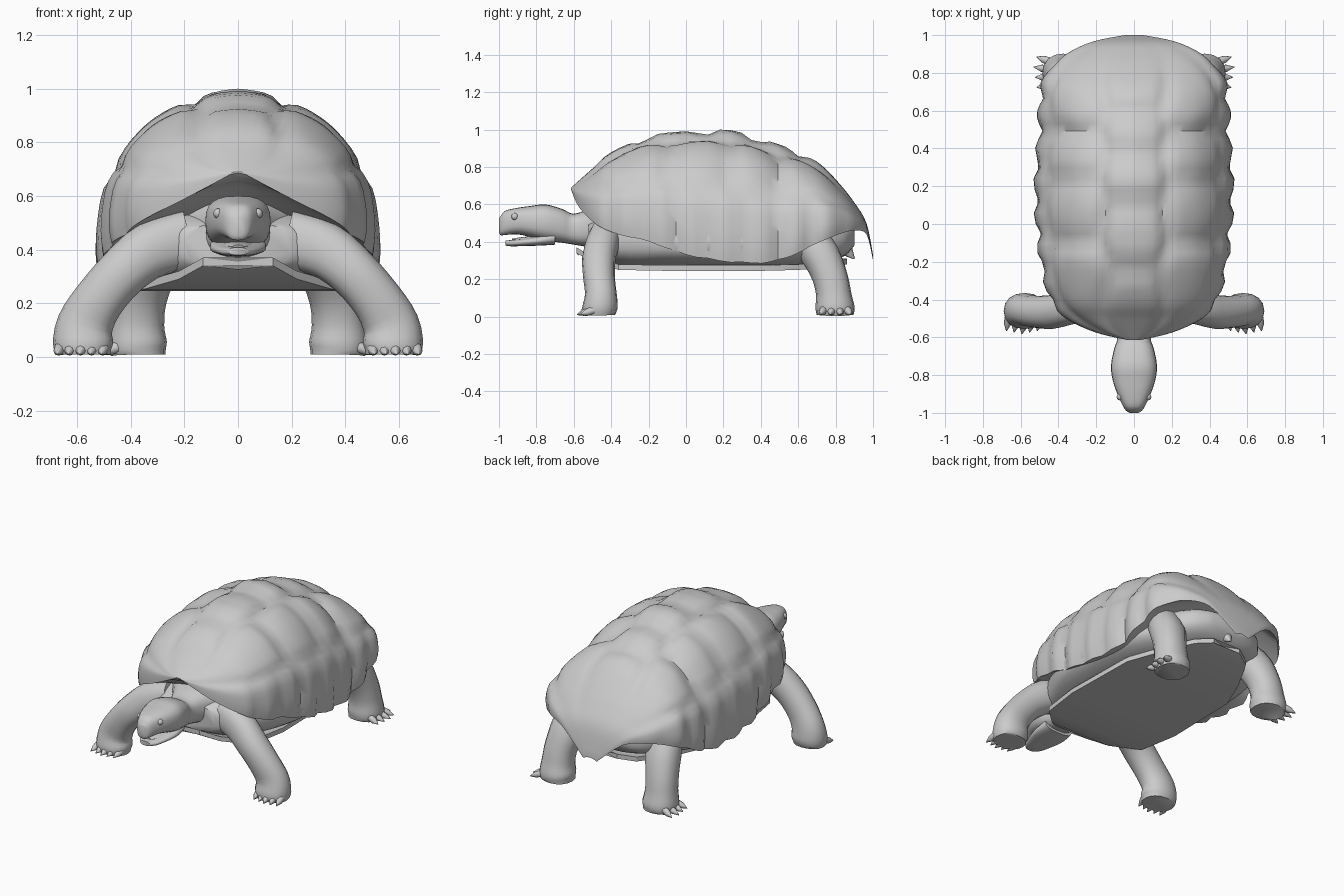
import bpy, bmesh, math
from mathutils import Vector

if "Cube" in bpy.data.objects:
    bpy.data.objects.remove(bpy.data.objects["Cube"])

skin = bpy.data.materials.new("plain grey")
skin.diffuse_color = (0.6, 0.6, 0.6, 1)
skin.use_nodes = True
skin.node_tree.nodes["Principled BSDF"].inputs["Base Color"].default_value = skin.diffuse_color


def spline(pts, steps):
    """Smooth curve through tuples of any length."""
    out = []
    for i in range(len(pts) - 1):
        p0, p1 = pts[max(i - 1, 0)], pts[i]
        p2, p3 = pts[i + 1], pts[min(i + 2, len(pts) - 1)]
        for k in range(steps):
            t = k / steps
            out.append(tuple(b + 0.5 * t * (c - a + t * (2 * a - 5 * b + 4 * c - d + t * (3 * (b - c) + d - a)))
                             for a, b, c, d in zip(p0, p1, p2, p3)))
    return out + [pts[-1]]


def finish(name, bm, angle=50):
    bmesh.ops.recalc_face_normals(bm, faces=bm.faces)
    me = bpy.data.meshes.new(name)
    bm.to_mesh(me)
    bm.free()
    ob = bpy.data.objects.new(name, me)
    bpy.context.collection.objects.link(ob)
    me.materials.append(skin)
    bpy.ops.object.select_all(action='DESELECT')
    ob.select_set(True)
    bpy.context.view_layer.objects.active = ob
    bpy.ops.object.shade_smooth_by_angle(angle=math.radians(angle))
    return ob


def loft(name, rings, angle=50):
    """Skin a list of closed rings and cap both ends."""
    bm = bmesh.new()
    vs = [[bm.verts.new(p) for p in r] for r in rings]
    n = len(vs[0])
    for a, b in zip(vs, vs[1:]):
        for i in range(n):
            bm.faces.new((a[i], a[(i + 1) % n], b[(i + 1) % n], b[i]))
    bm.faces.new(vs[0])
    bm.faces.new(vs[-1])
    return finish(name, bm, angle)


def oval(n, power):
    for i in range(n):
        a = 2 * math.pi * i / n
        c, s = math.cos(a), math.sin(a)
        yield (math.copysign(abs(c) ** (2 / power), c), math.copysign(abs(s) ** (2 / power), s))


def body_loft(name, stations, power=2.4, n=24, steps=3):
    """Stations are (y, half width, low z, high z)."""
    loft(name, [[(c * w, y, (lo + hi) / 2 + s * (hi - lo) / 2) for c, s in oval(n, power)]
                for y, w, lo, hi in spline(stations, steps)])


def limb(name, stations, side=1, n=16, steps=3):
    """Stations are (x, y, z, radius across, radius along y)."""
    st = spline(stations, steps)
    rings = []
    for i, (x, y, z, ra, rb) in enumerate(st):
        t = Vector(st[min(i + 1, len(st) - 1)][:3]) - Vector(st[max(i - 1, 0)][:3])
        a = Vector((0, 1, 0)).cross(t).normalized()
        if i == len(st) - 1:
            a = Vector((-1, 0, 0))
        ring = []
        for c, s in oval(n, 2.2):
            p = Vector((x, y, z)) + a * ra * c + Vector((0, rb * s, 0))
            ring.append((p.x * side, p.y, max(p.z, 0)))
        rings.append(ring)
    loft(name, rings)


def spike(name, base, tip, r, side=1):
    base, tip = Vector(base), Vector(tip)
    d = (tip - base).normalized()
    a = d.cross(Vector((0, 0, 1))).normalized()
    b = a.cross(d)
    rings = []
    for t, k in ((0, 1), (0.5, 0.85), (1, 0.08)):
        pts = [base.lerp(tip, t) + (a * c + b * s) * r * k for c, s in oval(8, 2)]
        rings.append([(p.x * side, p.y, max(p.z, 0)) for p in pts])
    loft(name, rings)


# Domed shell: (y, half width, rim z, ridge z)
shell = [(-.615, .03, .68, .69), (-.575, .2, .59, .725), (-.5, .36, .51, .79), (-.4, .45, .45, .875),
         (-.2, .5, .4, .96), (0, .525, .33, .985), (.24, .53, .29, .99), (.45, .515, .29, .93),
         (.6, .51, .34, .88), (.72, .5, .4, .81), (.82, .45, .44, .71), (.9, .36, .46, .61),
         (.965, .22, .44, .5), (1.0, .05, .3, .33)]
arch = spline([(0, 1), (.18, .985), (.36, .935), (.53, .87), (.68, .78), (.84, .63),
               (.97, .47), (1, .24), (.985, 0)], 3)

# Scute centres as (distance round the arch, y)
scutes = [(0, y) for y in (-.42, -.05, .25, .49, .72)]
scutes += [(.4, y) for y in (-.26, .08, .37, .62)]
scutes += [(.84, -.5 + .18 * i) for i in range(9)]


def groove(s, y):
    d = sorted([math.hypot(s - a, y - b) for a, b in scutes] + [math.hypot(s + .4, y - b) for a, b in scutes[5:9]])
    return .035 * max(0, 1 - (d[1] - d[0]) / .17) ** 1.5 - .006


rings = []
for y, w, zr, zt in spline(shell, 4):
    h = max(zt - zr, .01)
    half = []
    for i, (u, v) in enumerate(arch):
        k = 1 - groove(.9 * i / (len(arch) - 1), y) * min(1, h / .4) / .5
        z = zr + v * h
        mid = zr + .2 * h
        half.append((u * w * k, y, mid + (z - mid) * k))
    # underside lip and inner lining
    lift = min(.1, .5 * h)
    half += [(w * .9, y, zr + lift * .15), (w * .5, y, zr + lift * .7), (0, y, zr + lift)]
    rings.append(half + [(-x, yy, z) for x, yy, z in half[-2:0:-1]])
loft("shell", rings, 40)

# Underbody and bridge between shell and belly
body_loft("underbody", [(-.52, .2, .33, .5), (-.44, .32, .29, .53), (-.3, .4, .255, .56), (-.12, .48, .252, .56),
                        (.1, .51, .25, .55), (.4, .5, .25, .54), (.56, .45, .26, .52), (.7, .36, .28, .52),
                        (.84, .26, .32, .5), (.9, .14, .38, .47)], 2.8, 32)

# Belly plate, turned up at the front
edge = [(0, -.575, .325), (.13, -.585, .34), (.22, -.5, .29), (.36, -.36, .25), (.4, -.1, .245), (.39, .4, .245),
        (.31, .6, .25), (.2, .8, .265), (.1, .86, .28), (0, .83, .28)]
bm = bmesh.new()
rows = [[bm.verts.new((sx * x, y, z + dz)) for sx in (-1, 1) for dz in (0, .03)] for x, y, z in edge]
for a, b in zip(rows, rows[1:]):
    for q in ((0, 2), (1, 3)):
        bm.faces.new((a[q[0]], a[q[1]], b[q[1]], b[q[0]]))
    for q in ((0, 1), (2, 3)):
        bm.faces.new((a[q[0]], a[q[1]], b[q[1]], b[q[0]]))
bmesh.ops.remove_doubles(bm, verts=bm.verts, dist=.0005)
bmesh.ops.dissolve_degenerate(bm, edges=bm.edges, dist=.0001)
finish("belly_plate", bm, 30)

# Neck and head, then the open lower jaw
body_loft("neck_and_skull", [(-.38, .22, .36, .6), (-.5, .13, .37, .58), (-.6, .09, .385, .55), (-.66, .105, .395, .575),
                             (-.75, .122, .405, .6), (-.83, .112, .425, .592), (-.9, .088, .44, .582),
                             (-.965, .058, .437, .567), (-.99, .04, .435, .54), (-1, .022, .45, .525)], 2.7)
body_loft("lower_jaw", [(-.7, .1, .385, .46), (-.78, .105, .38, .435), (-.86, .088, .378, .42),
                        (-.93, .062, .376, .41), (-.965, .035, .38, .408)], 2.6)
body_loft("tongue", [(-.78, .06, .41, .435), (-.88, .045, .405, .425), (-.93, .02, .405, .417)], 2, 12)

# Tail
spike("tail", (0, .8, .42), (0, .9, .31), .05)

for side, label in ((1, "right"), (-1, "left")):
    # Eyes and nostrils
    for part, loc, r in (("eye", (.073, -.915, .535), .019), ("nostril", (.016, -.993, .505), .007)):
        bm = bmesh.new()
        bmesh.ops.create_uvsphere(bm, u_segments=12, v_segments=8, radius=r)
        bmesh.ops.translate(bm, verts=bm.verts, vec=(loc[0] * side, loc[1], loc[2]))
        finish(f"{label}_{part}", bm)

    # Front leg, splayed outwards
    limb(f"{label}_front_leg", [(.18, -.42, .44, .11, .08), (.32, -.44, .4, .105, .09), (.43, -.465, .315, .095, .09),
                                (.52, -.465, .21, .095, .085), (.57, -.455, .12, .105, .085),
                                (.578, -.46, .05, .112, .095), (.575, -.465, .008, .1, .085)], side)
    for i in range(5):
        x = .5 + .041 * i
        spike(f"{label}_front_claw", (x, -.52 + .012 * abs(i - 2), .034), (x + .012, -.583 + .008 * abs(i - 2), .01),
              .022, side)

    # Hind leg
    limb(f"{label}_hind_leg", [(.27, .62, .45, .13, .12), (.33, .7, .35, .115, .12), (.365, .765, .22, .1, .1),
                               (.375, .79, .12, .1, .095), (.375, .797, .05, .11, .105),
                               (.37, .797, .008, .1, .098)], side)
    for i in range(4):
        y = .735 + .042 * i
        spike(f"{label}_hind_claw", (.45, y, .036), (.515 + .008 * (i % 3), y + .012 * (i - 1), .012), .022, side)
